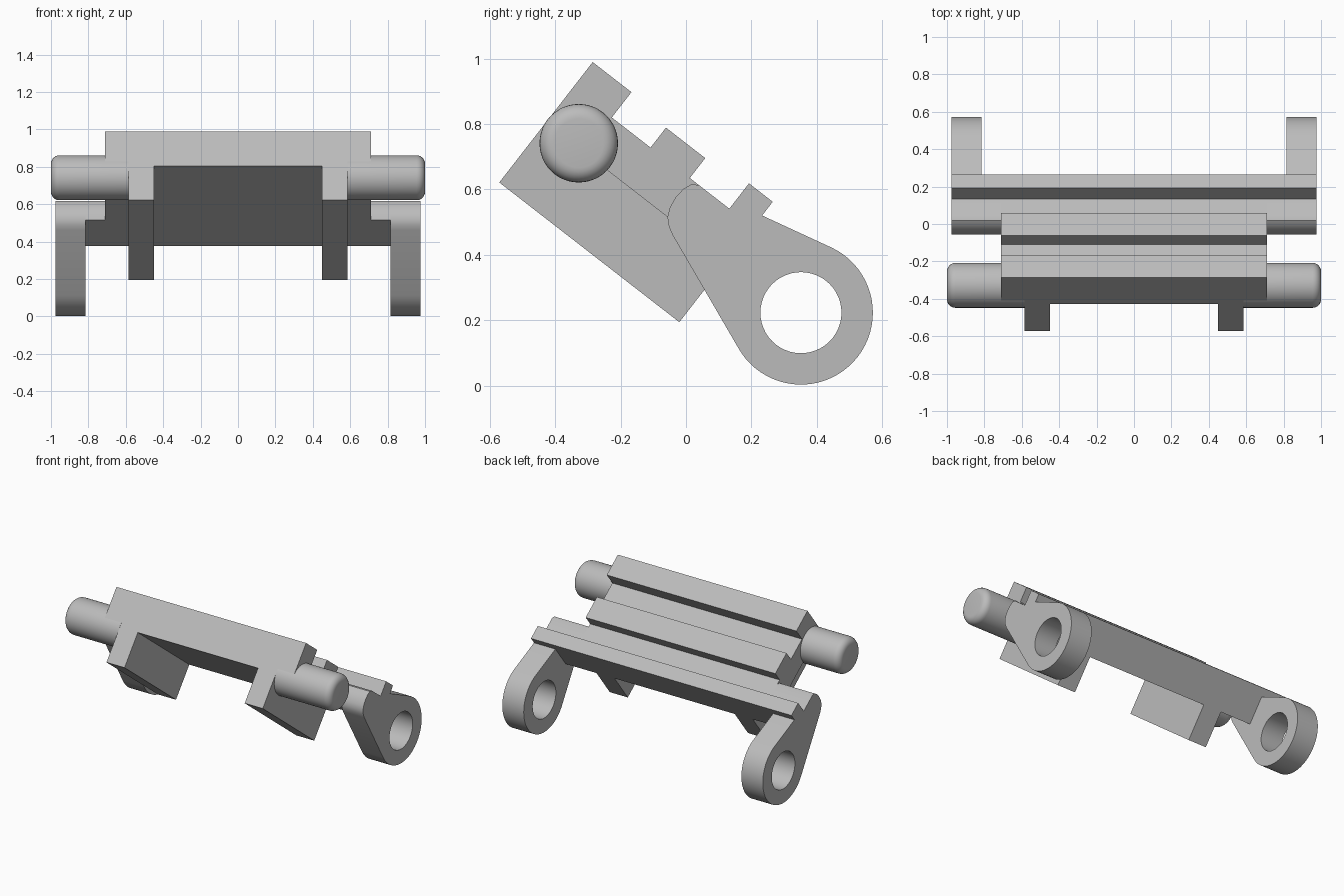
import bpy
import bmesh
from math import cos, sin, radians, pi
from mathutils import Matrix, Vector

if "Cube" in bpy.data.objects:
    bpy.data.objects.remove(bpy.data.objects["Cube"], do_unlink=True)

GREY = (0.5, 0.5, 0.5, 1)
mat = bpy.data.materials.new("plain grey")
mat.use_nodes = True
mat.diffuse_color = GREY
mat.node_tree.nodes["Principled BSDF"].inputs["Base Color"].default_value = GREY

# Sloped frame: s runs down the link, t is its thickness
ORIGIN = Vector((0, -0.571, 0.621))
ALONG = Vector((0, 0.79, -0.613))
UP = Vector((0, 0.613, 0.79))


def place(x, s, t):
    return ORIGIN + ALONG * s + UP * t + Vector((x, 0, 0))


def finish(name, bm):
    bmesh.ops.recalc_face_normals(bm, faces=bm.faces)
    mesh = bpy.data.meshes.new(name)
    bm.to_mesh(mesh)
    bm.free()
    mesh.materials.append(mat)
    ob = bpy.data.objects.new(name, mesh)
    bpy.context.collection.objects.link(ob)
    bpy.ops.object.select_all(action='DESELECT')
    ob.select_set(True)
    bpy.context.view_layer.objects.active = ob
    bpy.ops.object.shade_smooth_by_angle(angle=radians(35))
    return ob


def extrude(name, x0, x1, *loops):
    """Fill an outline (with optional holes) and extrude it across x."""
    bm = bmesh.new()
    edges = []
    for loop in loops:
        vs = [bm.verts.new(place(x0, s, t)) for s, t in loop]
        edges += [bm.edges.new((a, b)) for a, b in zip(vs, vs[1:] + vs[:1])]
    bmesh.ops.triangle_fill(bm, use_beauty=True, edges=edges)
    ext = bmesh.ops.extrude_face_region(bm, geom=bm.faces[:])
    moved = [g for g in ext["geom"] if isinstance(g, bmesh.types.BMVert)]
    bmesh.ops.translate(bm, verts=moved, vec=(x1 - x0, 0, 0))
    return finish(name, bm)


def arc(centre, r, a0, a1, n):
    return [(centre[0] + r * cos(radians(a0 + (a1 - a0) * i / n)),
             centre[1] + r * sin(radians(a0 + (a1 - a0) * i / n)))
            for i in range(n + 1)]


# Shared section levels
BOTTOM, TOP, LENGTH = 0.232, 0.368, 0.697
rear_rib = [(0.605, TOP), (0.605, 0.466), (LENGTH, 0.466)]
nose = [(0.471, BOTTOM), (0.459, 0.26), (0.454, 0.295), (0.457, 0.33),
        (0.468, 0.357), (0.488, TOP)]

# Ribbed main plate
plate = [(0, BOTTOM), (0, 0.466), (0.15, 0.466), (0.15, TOP), (0.30, TOP),
         (0.30, 0.445), (0.452, 0.445), (0.452, TOP)]
extrude("main_plate", -0.71, 0.71, plate + rear_rib + [(LENGTH, BOTTOM)])

# Hinge arm outline and its eye
eye = (0.973, 0.251)
arm = nose + rear_rib + [(LENGTH, 0.413)] + arc(eye, 0.22, 102, -113, 40)
arm += [(0.517, 0.198), (0.492, 0.212)]
hole = arc(eye, 0.124, 0, 360, 48)[:-1]

tooth = [(0, 0), (0, BOTTOM), (LENGTH, BOTTOM), (LENGTH, 0)]

for side, sign in (("left", 1), ("right", -1)):
    extrude(side + "_guide_tooth", sign * 0.45, sign * 0.585, tooth)
    extrude(side + "_rear_shoulder", sign * 0.71, sign * 0.815,
            nose + rear_rib + [(LENGTH, BOTTOM)])
    extrude(side + "_hinge_arm", sign * 0.815, sign * 0.975, arm, hole)

    # Hinge pin with a rounded outer end
    bm = bmesh.new()
    inner, outer = 0.585, 1.0
    bmesh.ops.create_cone(bm, cap_ends=True, segments=48, radius1=0.12,
                          radius2=0.12, depth=outer - inner,
                          matrix=Matrix.Translation((sign * (inner + outer) / 2, -0.328, 0.741))
                          @ Matrix.Rotation(pi / 2, 4, 'Y'))
    rim = [e for e in bm.edges if all(abs(v.co.x) > 0.99 for v in e.verts)]
    bmesh.ops.bevel(bm, geom=rim, offset=0.045, segments=6, profile=0.5,
                    affect='EDGES')
    finish(side + "_hinge_pin", bm)
